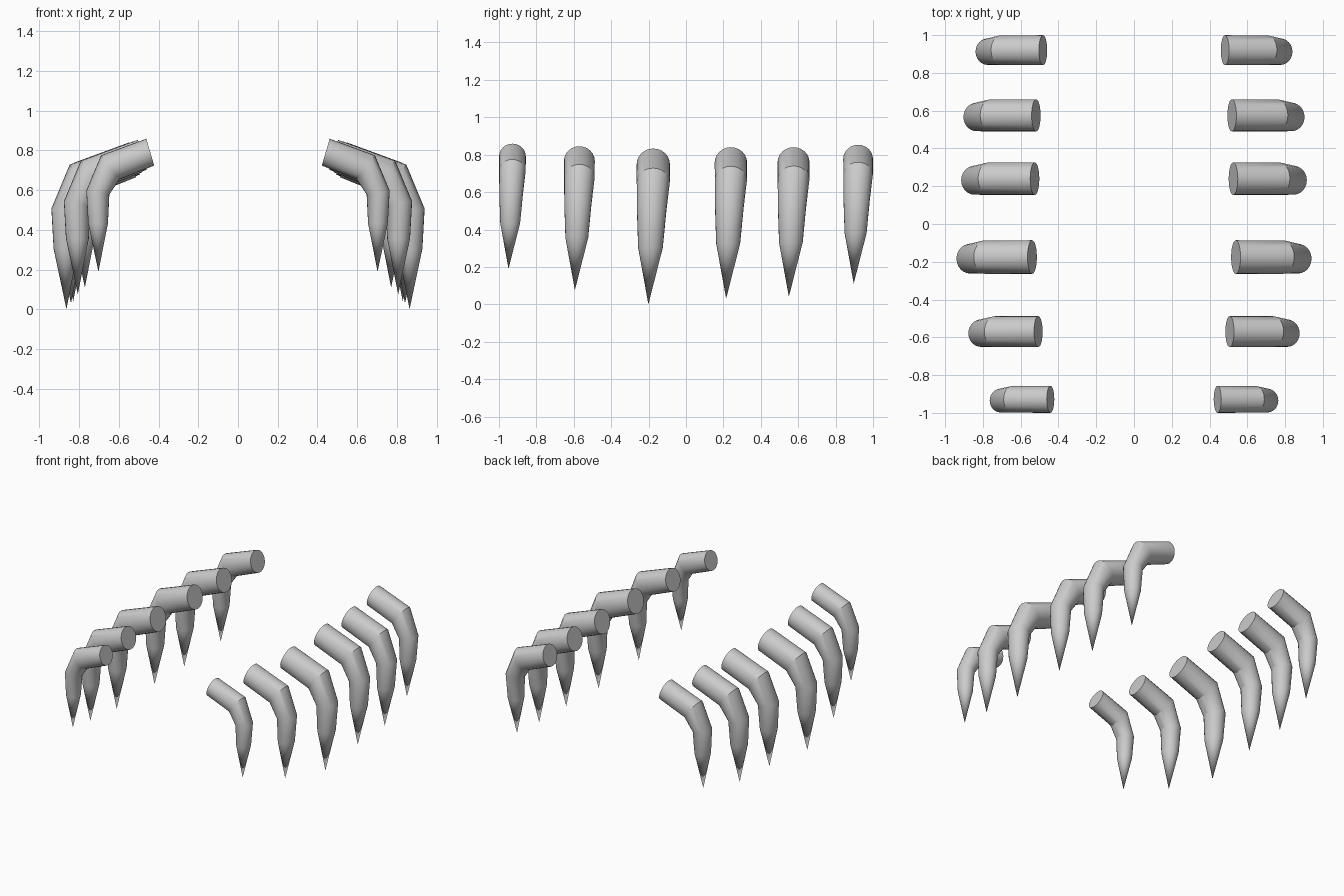
import bpy, bmesh, math
from mathutils import Vector

if "Cube" in bpy.data.objects:
    bpy.data.objects.remove(bpy.data.objects["Cube"])

SIDES = 24
# Leg cross-sections: outer (x, z), inner (x, z), half width in y, y offset
RINGS = [
    ((0.462, 0.859), (0.422, 0.724), 0.0715, 0.0),
    ((0.690, 0.775), (0.598, 0.653), 0.0710, 0.0),
    ((0.764, 0.597), (0.648, 0.578), 0.0630, -0.007),
    ((0.755, 0.435), (0.655, 0.432), 0.0530, -0.012),
]
TIP = (0.703, 0.190, -0.021)
REF_X, REF_Z = 0.764, 0.859

# Legs front to back: outermost x, top z, centre y, scale
LEGS = [
    (0.764, 0.859, -0.928, 1.00),
    (0.877, 0.845, -0.570, 1.15),
    (0.940, 0.833, -0.175, 1.245),
    (0.915, 0.840, 0.240, 1.21),
    (0.903, 0.840, 0.575, 1.195),
    (0.839, 0.853, 0.920, 1.11),
]


def make_leg(name, x_max, z_top, y_mid, scale, side):
    def place(x, y, z):
        return (side * (x_max + (x - REF_X) * scale),
                y_mid + y * scale,
                z_top + (z - REF_Z) * scale)

    bm = bmesh.new()
    loops = []
    for outer, inner, half, shift in RINGS:
        o, i = Vector(outer), Vector(inner)
        mid, arm = (o + i) / 2, (o - i) / 2
        loop = []
        for k in range(SIDES):
            a = 2 * math.pi * k / SIDES
            p = mid + arm * math.cos(a)
            loop.append(bm.verts.new(place(p.x, shift + half * math.sin(a), p.y)))
        loops.append(loop)
    # Upper end cap, tube walls and pointed claw
    bm.faces.new(loops[0])
    for a, b in zip(loops, loops[1:]):
        for k in range(SIDES):
            n = (k + 1) % SIDES
            bm.faces.new((a[k], a[n], b[n], b[k]))
    tip = bm.verts.new(place(TIP[0], TIP[2], TIP[1]))
    for k in range(SIDES):
        bm.faces.new((loops[-1][k], loops[-1][(k + 1) % SIDES], tip))
    bmesh.ops.recalc_face_normals(bm, faces=bm.faces)
    mesh = bpy.data.meshes.new(name)
    bm.to_mesh(mesh)
    bm.free()
    obj = bpy.data.objects.new(name, mesh)
    bpy.context.collection.objects.link(obj)
    bpy.ops.object.select_all(action='DESELECT')
    obj.select_set(True)
    bpy.context.view_layer.objects.active = obj
    bpy.ops.object.shade_smooth_by_angle(angle=math.radians(30))


# Six mirrored pairs of legs
for index, leg in enumerate(LEGS, 1):
    for label, side in (("right", 1), ("left", -1)):
        make_leg(f"leg_{label}_{index}", *leg, side)
